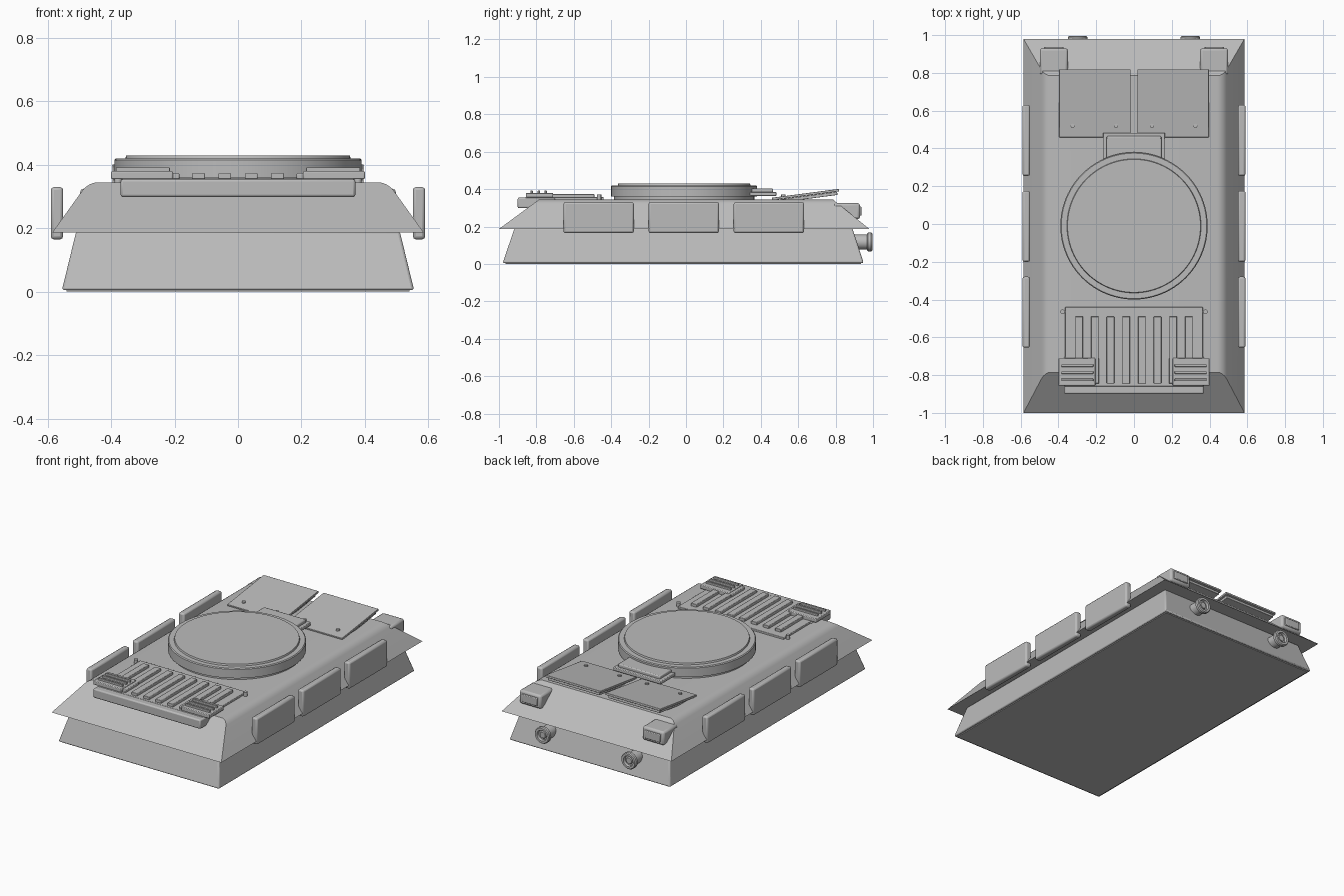
import bpy, bmesh, math
from mathutils import Matrix, Vector

if "Cube" in bpy.data.objects:
    bpy.data.objects.remove(bpy.data.objects["Cube"])

grey = bpy.data.materials.new("armour grey")
grey.diffuse_color = (0.5, 0.5, 0.5, 1)
grey.use_nodes = True
grey.node_tree.nodes["Principled BSDF"].inputs["Base Color"].default_value = grey.diffuse_color


def finish(bm, name, bevel=0, segments=2):
    bmesh.ops.recalc_face_normals(bm, faces=bm.faces)
    me = bpy.data.meshes.new(name)
    bm.to_mesh(me)
    bm.free()
    me.materials.append(grey)
    ob = bpy.data.objects.new(name, me)
    bpy.context.collection.objects.link(ob)
    if bevel:
        mod = ob.modifiers.new("bevel", "BEVEL")
        mod.width, mod.segments, mod.limit_method = bevel, segments, "ANGLE"
    bpy.ops.object.select_all(action="DESELECT")
    ob.select_set(True)
    bpy.context.view_layer.objects.active = ob
    bpy.ops.object.shade_smooth_by_angle(angle=math.radians(35))
    return ob


def taper(name, low, high, bevel=0, round_sides=0):
    """Tapered block; low and high are (x0, x1, y0, y1, z)."""
    bm = bmesh.new()
    rings = [[bm.verts.new((r[i], r[j], r[4])) for i, j in ((0, 2), (1, 2), (1, 3), (0, 3))]
             for r in (low, high)]
    bm.faces.new(rings[0])
    bm.faces.new(rings[1])
    for k in range(4):
        n = (k + 1) % 4
        bm.faces.new((rings[0][k], rings[0][n], rings[1][n], rings[1][k]))
    if round_sides:
        long_edges = [e for e in bm.edges if all(v in rings[1] for v in e.verts)
                      and abs(e.verts[0].co.x - e.verts[1].co.x) < 1e-4]
        bmesh.ops.bevel(bm, geom=long_edges, offset=round_sides, segments=4,
                        profile=0.5, affect="EDGES")
    return finish(bm, name, bevel)


def box(name, x0, x1, y0, y1, z0, z1, bevel=0.004):
    return taper(name, (x0, x1, y0, y1, z0), (x0, x1, y0, y1, z1), bevel)


def lathe(name, profile, center, axis="Z", steps=64, bevel=0):
    """Spin a (radius, height) profile around the given axis."""
    bm = bmesh.new()
    vs = [bm.verts.new((r, 0, h)) for r, h in profile]
    es = [bm.edges.new(p) for p in zip(vs, vs[1:])]
    bmesh.ops.spin(bm, geom=vs + es, cent=(0, 0, 0), axis=(0, 0, 1),
                   angle=2 * math.pi, steps=steps)
    bmesh.ops.remove_doubles(bm, verts=bm.verts, dist=1e-5)
    m = Matrix.Rotation(-math.pi / 2, 4, "X") if axis == "Y" else Matrix()
    bm.transform(Matrix.Translation(center) @ m)
    return finish(bm, name, bevel)


# Hull
taper("lower_hull", (-0.555, 0.555, -0.98, 0.95, 0.005), (-0.51, 0.51, -0.917, 0.89, 0.19), 0.008)
taper("upper_hull", (-0.585, 0.585, -1.0, 0.98, 0.187), (-0.472, 0.472, -0.785, 0.785, 0.345),
      round_sides=0.03)
box("belly_plate", -0.54, 0.54, -0.965, 0.935, 0, 0.006, 0)

# Turret ring, cover and rear bustle
lathe("turret_ring", [(0, 0.34), (0.375, 0.34), (0.375, 0.36), (0.39, 0.36), (0.39, 0.415),
                      (0.385, 0.42), (0.355, 0.42), (0.352, 0.43), (0, 0.43)], (0, -0.01, 0), steps=96)
box("bustle_base", -0.165, 0.165, 0.30, 0.483, 0.363, 0.385)
box("bustle_lid", -0.145, 0.145, 0.30, 0.465, 0.38, 0.404, 0.006)

# Engine grille
box("grille_plate", -0.365, 0.365, -0.86, -0.44, 0.34, 0.357, 0.003)
box("grille_front_block", -0.37, 0.37, -0.90, -0.70, 0.298, 0.355, 0.008)
for i in range(8):
    x = (i - 3.5) * 0.083
    end = -0.72 if i in (0, 1, 6, 7) else -0.845
    box("grille_bar", x - 0.02, x + 0.02, end, -0.49, 0.35, 0.374, 0.003)

for s in (-1, 1):
    def side_box(name, a, b, *rest):
        return box(name, min(s * a, s * b), max(s * a, s * b), *rest)

    # Slatted steps at the grille corners
    side_box("step", 0.205, 0.40, -0.855, -0.71, 0.355, 0.38)
    side_box("step_upper", 0.185, 0.345, -0.845, -0.71, 0.35, 0.374)
    for y in (-0.825, -0.787, -0.75):
        side_box("step_slat", 0.215, 0.385, y - 0.006, y + 0.006, 0.375, 0.392, 0.002)
    lathe("grille_bolt", [(0, 0.34), (0.012, 0.34), (0.012, 0.37), (0, 0.37)],
          (s * 0.378, -0.465, 0), steps=16)

    # Side armour panels and their brackets
    for y in (-0.467, -0.012, 0.443):
        side_box("side_panel", 0.551, 0.59, y - 0.188, y + 0.188, 0.165, 0.33, 0.01)

    # Tilted engine deck flaps with bolts
    tilt = Matrix.Translation((0, 0.46, 0.345)) @ Matrix.Rotation(math.radians(7.5), 4, "X")
    for ob in (side_box("flap", 0.018, 0.396, 0, 0.362, -0.004, 0.009, 0.002),
               side_box("flap_lining", 0.03, 0.385, 0.03, 0.35, -0.022, -0.005, 0.002)):
        ob.data.transform(tilt)
    for x in (0.095, 0.325):
        lathe("flap_bolt", [(0, 0.35), (0.011, 0.35), (0.011, 0.37), (0, 0.37)],
              (s * x, 0.52, 0), steps=16)

    # Box lamps on the rear slope, with raised lens plates
    side_box("lamp_housing", 0.35, 0.498, 0.79, 0.93, 0.24, 0.325, 0.012)
    side_box("lamp_lens", 0.372, 0.476, 0.92, 0.938, 0.258, 0.307, 0.004)

    # Round tail ports
    lathe("port_mount", [(0, 0), (0.04, 0), (0.04, 0.085), (0, 0.085)],
          (s * 0.298, 0.885, 0.117), "Y", 32)
    lathe("port_ring", [(0, 0), (0.044, 0), (0.051, 0.006), (0.051, 0.022), (0.046, 0.028),
                        (0.033, 0.028), (0.03, 0.012), (0.022, 0.012), (0.018, 0.02), (0, 0.02)],
          (s * 0.298, 0.968, 0.117), "Y", 32)
